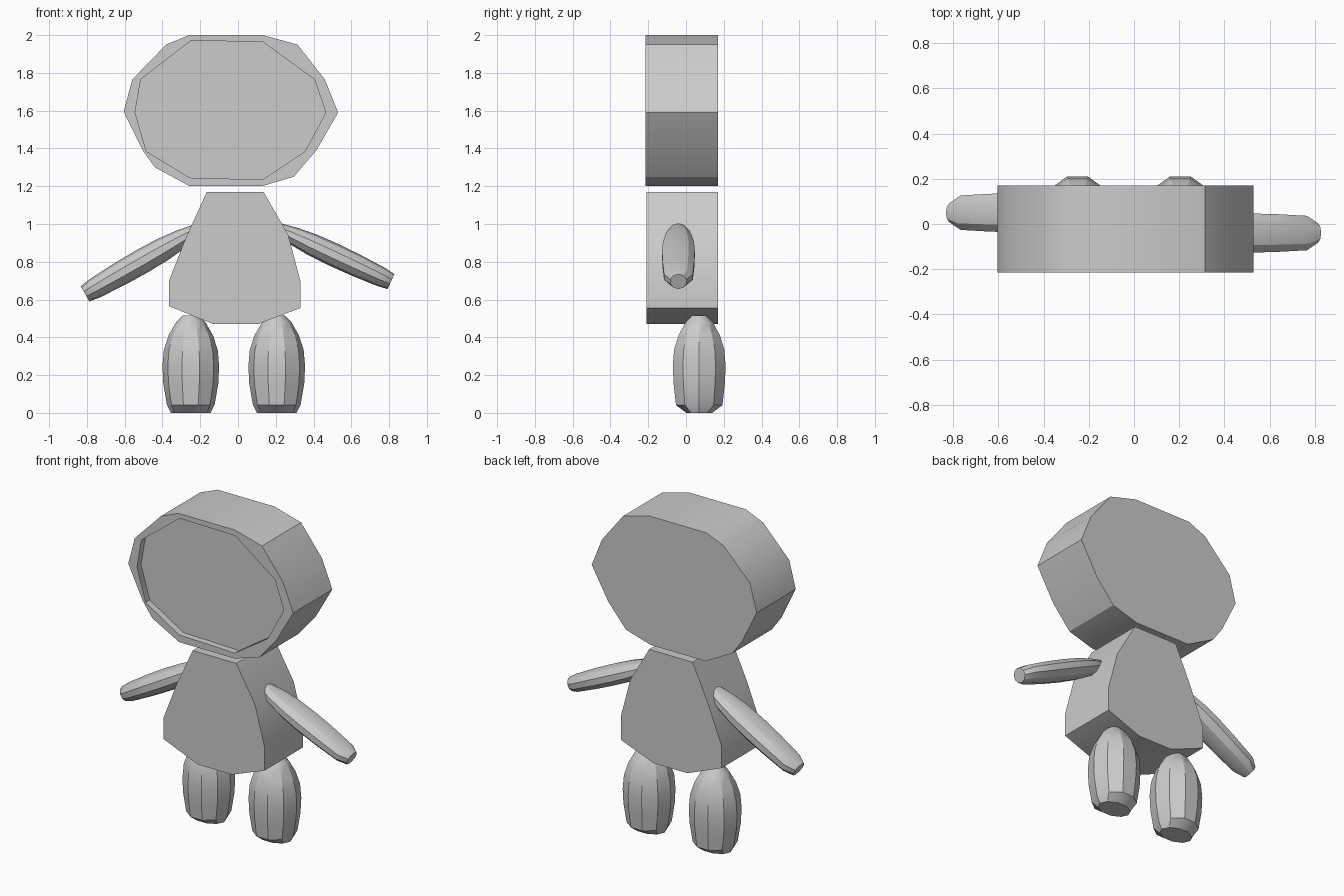
import bpy, bmesh, math
from mathutils import Matrix, Vector

cube = bpy.data.objects.get("Cube")
if cube:
    bpy.data.objects.remove(cube, do_unlink=True)

# One plain grey for the whole figure
GREY = (0.6, 0.6, 0.6, 1)
grey = bpy.data.materials.new("plain_grey")
grey.use_nodes = True
grey.diffuse_color = GREY
grey.node_tree.nodes["Principled BSDF"].inputs["Base Color"].default_value = GREY


def finish(name, bm):
    bmesh.ops.recalc_face_normals(bm, faces=bm.faces)
    mesh = bpy.data.meshes.new(name)
    bm.to_mesh(mesh)
    bm.free()
    mesh.materials.append(grey)
    obj = bpy.data.objects.new(name, mesh)
    bpy.context.collection.objects.link(obj)
    return obj


def smooth(obj):
    bpy.ops.object.select_all(action='DESELECT')
    obj.select_set(True)
    bpy.context.view_layer.objects.active = obj
    bpy.ops.object.shade_smooth_by_angle(angle=math.radians(30))


def slab(name, outline, front, back):
    """Extrude an x-z outline from front to back along y."""
    bm = bmesh.new()
    face = bm.faces.new([bm.verts.new((x, front, z)) for x, z in outline])
    ext = bmesh.ops.extrude_face_region(bm, geom=[face], use_keep_orig=True)
    moved = [v for v in ext["geom"] if isinstance(v, bmesh.types.BMVert)]
    bmesh.ops.translate(bm, verts=moved, vec=(0, back - front, 0))
    return finish(name, bm)


# Limb rings: height share, width share, depth share, from the tip to the dome
RINGS = [(0, .7, .49), (.08, .84, .88), (.3, .97, .97), (.48, 1, 1),
         (.65, .95, .95), (.8, .78, .78), (.93, .52, .52), (1, .28, .28)]


def limb(name, tip, root, rx, ry, sides=10):
    """Ten-sided bean running from its blunt tip to its domed root."""
    tip, root = Vector(tip), Vector(root)
    up = (root - tip).normalized()
    deep = Vector((0, 1, 0))
    wide = deep.cross(up)
    bm = bmesh.new()
    loops = []
    for t, w, d in RINGS:
        centre = tip.lerp(root, t)
        angles = [math.tau * i / sides for i in range(sides)]
        loops.append([bm.verts.new(centre + wide * (rx * w * math.cos(a))
                                   + deep * (ry * d * math.sin(a))) for a in angles])
    for low, high in zip(loops, loops[1:]):
        for i in range(sides):
            j = (i + 1) % sides
            bm.faces.new((low[i], low[j], high[j], high[i]))
    bm.faces.new(loops[0])
    bm.faces.new(loops[-1])
    smooth(finish(name, bm))


# Head with a shallow face recess
head = slab("head", [
    (-.26, 2), (.13, 2), (.315, 1.95), (.46, 1.765), (.53, 1.59), (.415, 1.39), (.295, 1.25),
    (.125, 1.2), (-.255, 1.2), (-.44, 1.3), (-.505, 1.39), (-.605, 1.595), (-.56, 1.765),
    (-.38, 1.95)], -.215, .17)
cutter = slab("face_cutter", [
    (-.25, 1.97), (.13, 1.965), (.405, 1.765), (.465, 1.59), (.355, 1.385), (.13, 1.235),
    (-.255, 1.245), (-.485, 1.385), (-.545, 1.59), (-.515, 1.765)], -.3, -.175)
cutter.hide_render = True
recess = head.modifiers.new("face_recess", 'BOOLEAN')
recess.operation = 'DIFFERENCE'
recess.solver = 'EXACT'
recess.object = cutter
bpy.ops.object.select_all(action='DESELECT')
head.select_set(True)
bpy.context.view_layer.objects.active = head
bpy.ops.object.modifier_apply(modifier=recess.name)
bpy.data.objects.remove(cutter, do_unlink=True)
smooth(head)

# Torso
smooth(slab("torso", [
    (-.165, 1.17), (.135, 1.17), (.265, .945), (.33, .7), (.33, .555), (.105, .47),
    (-.13, .47), (-.365, .565), (-.365, .7), (-.275, .93)], -.21, .17))

# Arms
limb("left_arm", (.81, -.04, .695), (.17, -.04, .995), .062, .091)
limb("right_arm", (-.81, .05, .63), (-.18, .05, .99), .066, .091)

# Legs
for name, x in (("left_leg", .205), ("right_leg", -.25)):
    limb(name, (x, .07, 0), (x, .07, .515), .15, .147)
